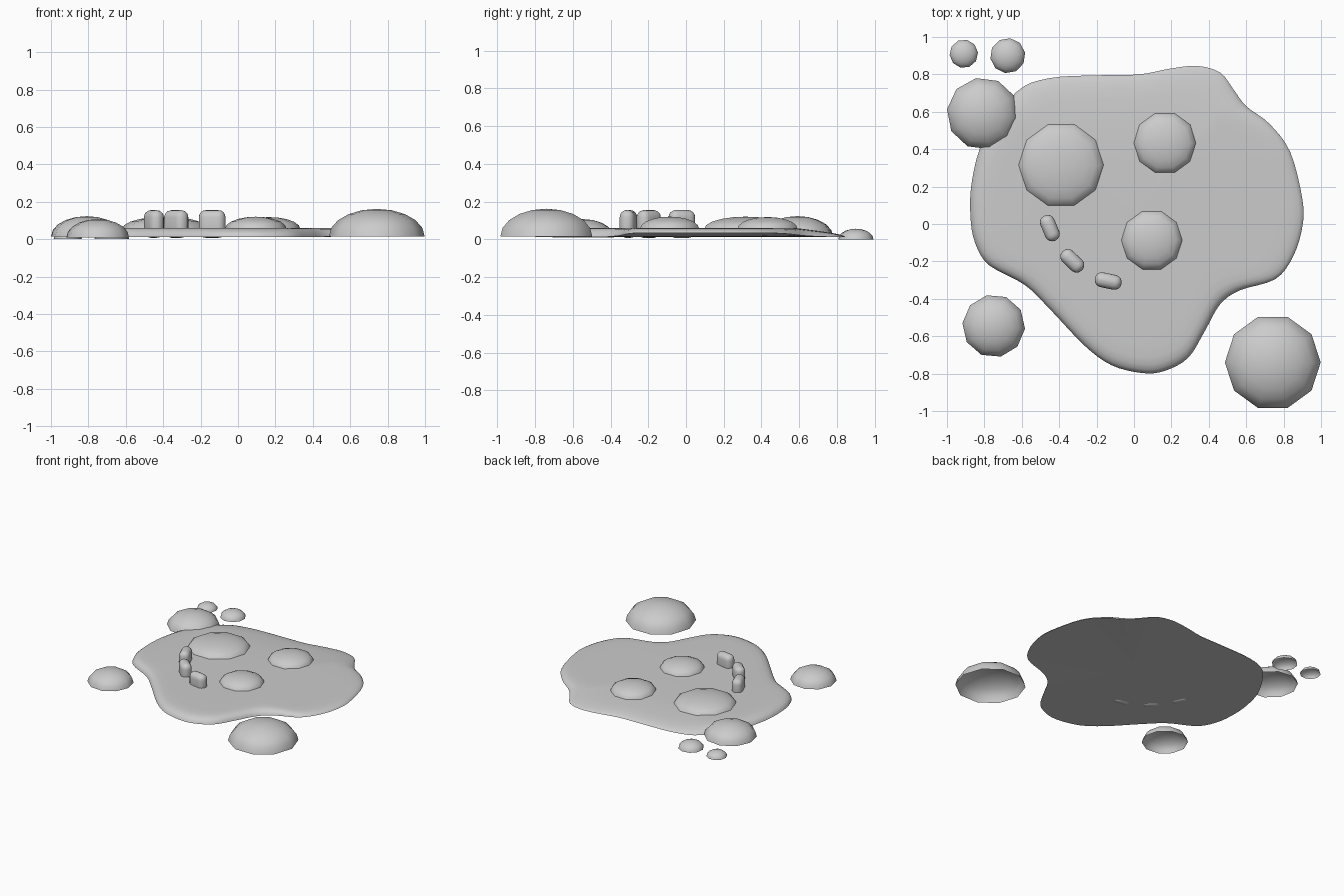
import bpy, bmesh, math
from mathutils import Vector

if "Cube" in bpy.data.objects:
    bpy.data.objects.remove(bpy.data.objects["Cube"])


def finish(name, bm, angle):
    bmesh.ops.recalc_face_normals(bm, faces=bm.faces)
    me = bpy.data.meshes.new(name)
    bm.to_mesh(me)
    bm.free()
    ob = bpy.data.objects.new(name, me)
    bpy.context.collection.objects.link(ob)
    bpy.ops.object.select_all(action='DESELECT')
    ob.select_set(True)
    bpy.context.view_layer.objects.active = ob
    bpy.ops.object.shade_smooth_by_angle(angle=math.radians(angle))
    return ob


# Puddle outline, seen from above
OUTLINE = [(-.875, .05), (-.865, .24), (-.80, .46), (-.63, .705), (-.45, .78), (-.185, .795),
           (.03, .80), (.19, .83), (.335, .845), (.46, .81), (.535, .715), (.60, .63),
           (.725, .535), (.835, .385), (.90, .135), (.90, -.015), (.85, -.175), (.755, -.295),
           (.565, -.355), (.46, -.43), (.38, -.57), (.29, -.715), (.165, -.785), (.045, -.797),
           (-.12, -.755), (-.265, -.65), (-.45, -.455), (-.585, -.325), (-.775, -.22), (-.85, -.10)]


def smooth_loop(pts, steps):
    out, n = [], len(pts)
    for i in range(n):
        a, b, c, d = (Vector(pts[(i + k) % n]) for k in (-1, 0, 1, 2))
        for s in range(steps):
            t = s / steps
            out.append(0.5 * (2 * b + (c - a) * t + (2 * a - 5 * b + 4 * c - d) * t * t
                              + (3 * b - a - 3 * c + d) * t ** 3))
    return out


def clamp(v):
    return max(0.0, min(1.0, v))


def rim_z(p):
    return .012 + .022 * clamp((p.x - .45) / .35) * clamp((.85 - p.y) / .3)


def top_z(p):
    return .06 - .034 * clamp((p.y - .58) / .26)


# Puddle: rounded rim rising to a flat top, closed underneath
loop = smooth_loop(OUTLINE, 4)
centre = Vector((0, .05))
bm = bmesh.new()
rings = []
for scale, rise in ((1, 0), (.992, .35), (.975, .62), (.945, .85), (.90, .96), (.82, 1), (.5, 1)):
    ring = []
    for p in loop:
        q = centre + (p - centre) * scale
        z = rim_z(p) + (top_z(q) - rim_z(p)) * rise
        ring.append(bm.verts.new((q.x, q.y, z)))
    rings.append(ring)
n = len(loop)
for lo, hi in zip(rings, rings[1:]):
    for i in range(n):
        j = (i + 1) % n
        bm.faces.new((lo[i], lo[j], hi[j], hi[i]))
for ring, z in ((rings[-1], .06), (rings[0], .014)):
    tip = bm.verts.new((centre.x, centre.y, z))
    for i in range(n):
        bm.faces.new((ring[i], ring[(i + 1) % n], tip))
finish("puddle", bm, 50)


# Bubbles: open ten-sided domes
def dome(name, x, y, r, base, top, turn=0):
    bm = bmesh.new()
    sides, levels = 10, 5
    rows = []
    for k in range(levels):
        a = math.pi / 2 * k / levels
        rows.append([bm.verts.new((x + r * math.cos(a) * math.cos(t), y + r * math.cos(a) * math.sin(t),
                                   base + (top - base) * math.sin(a)))
                     for t in (math.tau * i / sides + math.radians(turn) for i in range(sides))])
    tip = bm.verts.new((x, y, top))
    for lo, hi in zip(rows, rows[1:]):
        for i in range(sides):
            j = (i + 1) % sides
            bm.faces.new((lo[i], lo[j], hi[j], hi[i]))
    for i in range(sides):
        bm.faces.new((rows[-1][i], rows[-1][(i + 1) % sides], tip))
    finish(name, bm, 60)


dome("bubble_large_front", .742, -.74, .256, .015, .162)
dome("bubble_front_left", -.75, -.545, .168, .01, .107, -5)
dome("bubble_back_left", -.808, .59, .193, .015, .123, -7)
dome("bubble_small_left", -.91, .91, .076, 0, .045, 5)
dome("bubble_small_right", -.675, .90, .094, 0, .056, 10)
dome("bubble_on_puddle_large", -.39, .315, .23, .055, .12)
dome("bubble_on_puddle_back", .165, .432, .168, .055, .118)
dome("bubble_on_puddle_front", .095, -.087, .165, .055, .12)


# Pills: rounded blocks in an arc, poking through the puddle
for i, (x, y, turn, length) in enumerate(((-.45, -.022, -67, .145), (-.33, -.197, -44, .145),
                                          (-.138, -.305, -12, .145))):
    bm = bmesh.new()
    bmesh.ops.create_cube(bm, size=1)
    bmesh.ops.scale(bm, vec=(length, .08, .148), verts=bm.verts)
    bmesh.ops.bevel(bm, geom=bm.edges[:], offset=.038, segments=4, profile=.5, affect='EDGES')
    ob = finish("pill_%d" % (i + 1), bm, 60)
    ob.location = (x, y, .081)
    ob.rotation_euler.z = math.radians(turn)
